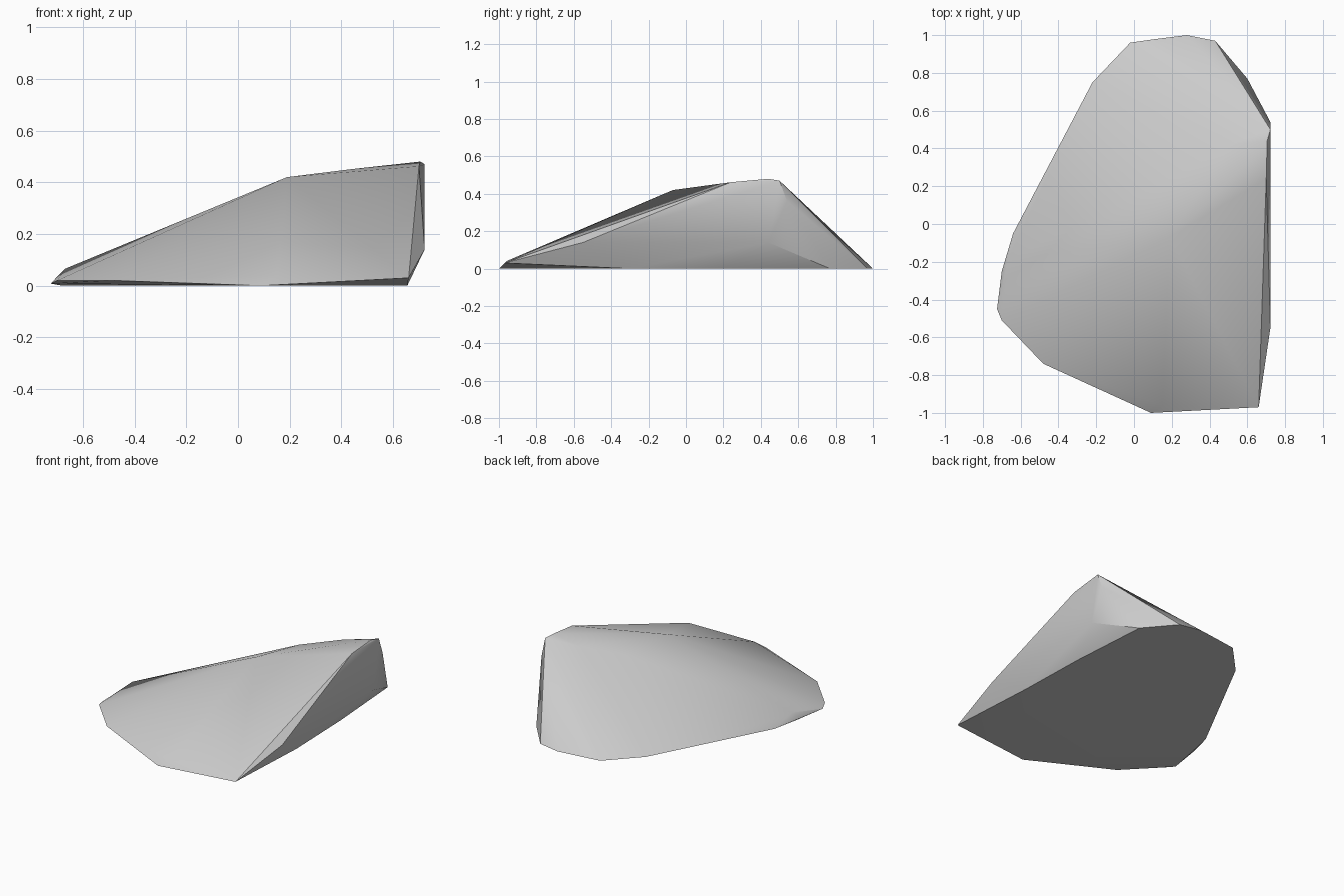
import bpy, bmesh, math

cube = bpy.data.objects.get("Cube")
if cube:
    bpy.data.objects.remove(cube, do_unlink=True)

# Stone grey
grey = (0.6, 0.6, 0.6, 1)
mat = bpy.data.materials.new("stone_grey")
mat.use_nodes = True
mat.diffuse_color = grey
bsdf = next(n for n in mat.node_tree.nodes if n.type == 'BSDF_PRINCIPLED')
bsdf.inputs["Base Color"].default_value = grey
bsdf.inputs["Roughness"].default_value = 0.9

# Footprint resting on the ground
base = [(0.09, -1.0), (0.655, -0.3), (0.64, 0.2), (0.60, 0.77), (0.43, 0.97),
        (0.28, 1.0), (0.12, 0.98), (-0.02, 0.96), (-0.22, 0.75),
        (-0.64, -0.05), (-0.68, -0.25)]
# Low rim where the stone bulges past its footprint
rim = [(0.66, -0.97, 0.03), (0.15, -0.96, 0.04), (-0.48, -0.74, 0.02),
       (-0.70, -0.51, 0.02), (-0.725, -0.45, 0.008), (-0.70, -0.25, 0.015),
       (-0.67, -0.19, 0.065)]
# Steep right wall
wall = [(0.722, -0.55, 0.14), (0.722, 0.44, 0.14), (0.722, 0.54, 0.36)]
# Ridge and peak
crest = [(0.19, -0.07, 0.42), (0.45, 0.18, 0.452), (0.70, 0.24, 0.462),
         (0.705, 0.44, 0.48), (0.722, 0.50, 0.47)]
# Rounded shoulder behind the ridge
shoulder = [(0.27, 0.28, 0.392), (0.51, 0.42, 0.438)]

# Wrap the points in a convex shell
bm = bmesh.new()
for p in [(x, y, 0) for x, y in base] + rim + wall + crest + shoulder:
    bm.verts.new(p)
bmesh.ops.convex_hull(bm, input=bm.verts[:])
loose = [v for v in bm.verts if not v.link_faces]
bmesh.ops.delete(bm, geom=loose, context='VERTS')
bmesh.ops.dissolve_limit(bm, angle_limit=math.radians(0.5),
                         verts=bm.verts[:], edges=bm.edges[:])
bmesh.ops.recalc_face_normals(bm, faces=bm.faces[:])
mesh = bpy.data.meshes.new("rock")
bm.to_mesh(mesh)
bm.free()
mesh.materials.append(mat)

rock = bpy.data.objects.new("rock", mesh)
bpy.context.collection.objects.link(rock)

# Soft facets with crisp outer edges
bpy.ops.object.select_all(action='DESELECT')
rock.select_set(True)
bpy.context.view_layer.objects.active = rock
bpy.ops.object.shade_smooth_by_angle(angle=math.radians(30))
